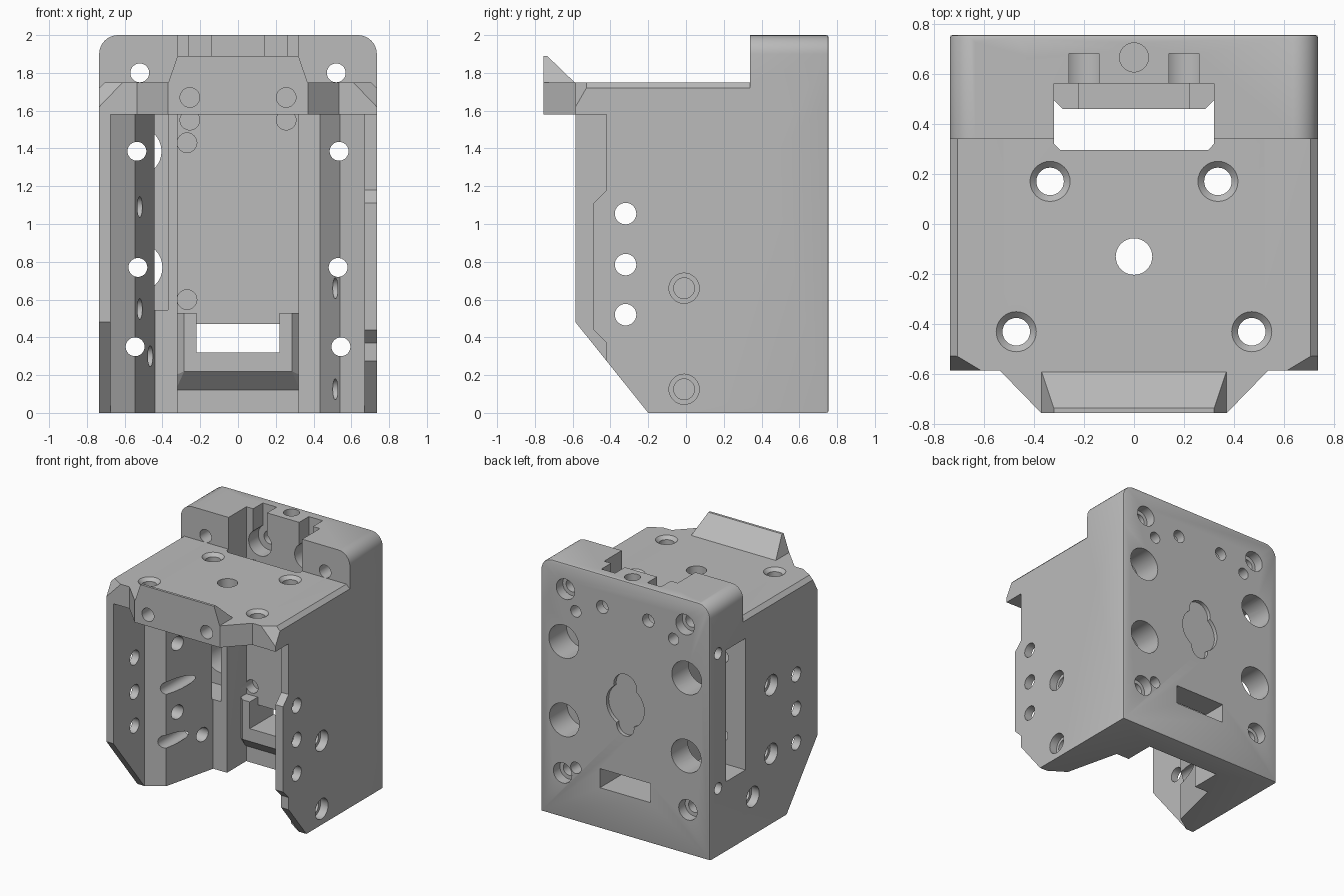
import bpy, bmesh, math
from mathutils import Vector, Matrix

if "Cube" in bpy.data.objects:
    bpy.data.objects.remove(bpy.data.objects["Cube"])

grey = bpy.data.materials.new("machined grey")
grey.diffuse_color = (0.5, 0.5, 0.5, 1)
grey.use_nodes = True
grey.node_tree.nodes["Principled BSDF"].inputs["Base Color"].default_value = grey.diffuse_color


def to_object(bm, name):
    bmesh.ops.recalc_face_normals(bm, faces=bm.faces)
    me = bpy.data.meshes.new(name)
    bm.to_mesh(me)
    bm.free()
    ob = bpy.data.objects.new(name, me)
    bpy.context.collection.objects.link(ob)
    return ob


def prism(pts, axis, a, b, name="cutter"):
    """Extrude a profile along an axis: x takes (y,z), y takes (x,z), z takes (x,y)."""
    place = {"x": lambda p, t: (t, p[0], p[1]),
             "y": lambda p, t: (p[0], t, p[1]),
             "z": lambda p, t: (p[0], p[1], t)}[axis]
    bm = bmesh.new()
    face = bm.faces.new([bm.verts.new(place(p, a)) for p in pts])
    new = bmesh.ops.extrude_face_region(bm, geom=[face])["geom"]
    shift = Vector(place((0, 0), b - a))
    bmesh.ops.translate(bm, verts=[v for v in new if isinstance(v, bmesh.types.BMVert)], vec=shift)
    return to_object(bm, name)


def box(x0, x1, y0, y1, z0, z1):
    return prism([(x0, y0), (x1, y0), (x1, y1), (x0, y1)], "z", z0, z1)


def hull(pts):
    bm = bmesh.new()
    for p in pts:
        bm.verts.new(p)
    bmesh.ops.convex_hull(bm, input=bm.verts)
    return to_object(bm, "cutter")


def rod(axis, u, v, r, a, b, r2=None):
    """Round cutter from a to b along an axis, centred on (u, v)."""
    mid, depth = (a + b) / 2, abs(b - a)
    rot = {"x": Matrix.Rotation(math.pi / 2, 4, "Y"),
           "y": Matrix.Rotation(-math.pi / 2, 4, "X"), "z": Matrix()}[axis]
    loc = {"x": (mid, u, v), "y": (u, mid, v), "z": (u, v, mid)}[axis]
    bm = bmesh.new()
    bmesh.ops.create_cone(bm, cap_ends=True, segments=32, radius1=r, radius2=r2 or r,
                          depth=depth, matrix=Matrix.Translation(loc) @ rot)
    return to_object(bm, "cutter")


def combine(tool, op="DIFFERENCE"):
    mod = body.modifiers.new("bool", "BOOLEAN")
    mod.operation, mod.solver, mod.object = op, "EXACT", tool
    dg = bpy.context.evaluated_depsgraph_get()
    dg.update()
    me = bpy.data.meshes.new_from_object(body.evaluated_get(dg))
    body.modifiers.clear()
    body.data = me
    bpy.data.objects.remove(tool)


# Main block: side profile, trimmed by a front outline with rounded top corners
W = 0.735
body = prism([(-.2, 0), (.755, 0), (.755, 2), (.34, 2), (.34, 1.75), (-.585, 1.75), (-.585, .48)],
             "x", -W, W, "toolhead_block")
arc = [(W - .1 + .1 * math.cos(t * math.pi / 16), 1.9 + .1 * math.sin(t * math.pi / 16)) for t in range(9)]
combine(prism([(-W, -.1), (W, -.1)] + arc + [(-x, z) for x, z in reversed(arc)], "y", -1, 1), "INTERSECT")

# Soft back edges and clipped front roof corners
bm = bmesh.new()
bm.from_mesh(body.data)
back = [e for e in bm.edges if all(v.co.y > .75 for v in e.verts)]
bmesh.ops.bevel(bm, geom=back, offset=.012, segments=2, profile=.5, affect="EDGES")
for s in (-1, 1):
    cut = bmesh.ops.bisect_plane(bm, geom=bm.verts[:] + bm.edges[:] + bm.faces[:],
                                 plane_co=(s * .61, -.585, 1.75),
                                 plane_no=(s / .125, -1 / .075, 1 / .13), clear_outer=True)
    bmesh.ops.holes_fill(bm, edges=[e for e in bm.edges if e.is_boundary], sides=0)
bmesh.ops.recalc_face_normals(bm, faces=bm.faces)
bm.to_mesh(body.data)
bm.free()
for s in (-1, 1):
    combine(prism([(s * .69, 1.765), (s * .75, 1.765), (s * .75, 1.705)], "y", -.7, .339))

# Front cavity with its stepped walls and rear channel
combine(prism([(-.675, -.7), (-.675, -.2), (-.545, -.115), (-.44, .32), (-.32, .32), (-.32, .56),
               (.32, .56), (.32, .32), (.435, .32), (.54, -.115), (.67, -.2), (.67, -.7)],
              "z", -.1, 1.58))
# Channel opening through roof and upper block
combine(prism([(-.32, .57), (-.32, .32), (-.295, .295), (.295, .295), (.32, .32), (.32, .57),
               (.32, .56), (-.32, .56)][1:5] + [(.32, .56), (-.32, .56)], "z", 1.5, 2.1))
# Side window in the left wall, and the stepped edge of the right wall
combine(box(-.8, -.37, .31, .55, .545, 1.579))
combine(prism([(-.7, 1.579), (-.42, 1.579), (-.42, 1.18), (-.49, 1.11), (-.49, .44), (-.42, .37),
               (-.42, .2), (-.7, .2)], "x", .6, .8))

# Front mount: tapered nose with an angled hook on top
combine(prism([(-.545, -.575), (-.37, -.755), (.37, -.755), (.545, -.575)], "z", 1.58, 1.75), "UNION")
combine(hull([(s * x, y, z) for s in (-1, 1) for x, y, z in
              ((.37, -.755, 1.745), (.37, -.585, 1.745), (.32, -.755, 1.89), (.32, -.735, 1.89))]), "UNION")

# Bracket at the foot of the channel: sloped underside, clipped corners, U shaped
combine(hull([(s * x, y, z) for s in (-1, 1) for x, y, z in
              ((.33, .6, .12), (.33, .56, .12), (.285, .46, .22), (.33, .505, .2),
               (.285, .46, .53), (.33, .505, .53), (.33, .6, .53))]), "UNION")
combine(box(-.22, .22, .4, .56, .32, .6))
combine(box(-.22, .22, .5, .9, .32, .47))

# Recessed emblem-free keyhole pocket on the back
for z, r in ((1.02, .165), (1.17, .1), (.86, .075)):
    combine(rod("y", 0, z, r, .725, .8))

# Holes running front to back, with wider bores from the back
for s in (-1, 1):
    for x, z, r, bore, deep in ((.52, 1.8, .05, .08, .08), (.535, 1.385, .05, .13, .22),
                                (.53, .77, .05, .13, .22), (.545, .35, .05, .08, .08)):
        combine(rod("y", s * x, z, r, -.3, .9))
        combine(rod("y", s * x, z, bore, .755 - deep, .9))
    # Channel screws: slot from the top, bore and through hole
    combine(rod("y", s * .2, 1.745, .1, .5, .68))
    combine(rod("y", s * .2, 1.745, .05, .6, .9))
    combine(box(s * .2 - .06, s * .2 + .06, .5, .68, 1.75, 2.1))
    # Blind holes in the nose and in the channel wall
    combine(rod("y", s * .255, 1.67, .052, -.9, -.6))
    combine(rod("y", s * .255, 1.55, .052, .5, .64))
for z in (1.43, .6):
    combine(rod("y", -.27, z, .052, .5, .64))
for x, z in ((.43, 1.65), (-.42, 1.66), (.43, .42)):
    combine(rod("y", x, z, .045, .6, .9))

# Cross holes through both side walls
for z in (1.055, .785, .52):
    combine(rod("x", -.32, z, .057, -.9, .9))
for s, spots in ((1, ((-.01, .66), (-.01, .125))), (-1, ((-.01, 1.09), (-.01, .55), (.22, .3)))):
    for y, z in spots:
        combine(rod("x", y, z, .055, s * .3, s * .9))
        combine(rod("x", y, z, .08, s * .67, s * .9))
for z in (1.59, .53):
    combine(rod("x", .65, z, .045, -.9, -.55))

# Roof holes
for s in (-1, 1):
    for x, y in ((.335, .17), (.47, -.43)):
        combine(rod("z", s * x, y, .055, 1.5, 1.8))
        combine(rod("z", s * x, y, .055, 1.725, 1.765, .095))
combine(rod("z", 0, -.13, .073, 1.5, 1.8))
combine(rod("z", 0, .665, .058, 1.85, 2.1))

# Finish
body.data.materials.clear()
body.data.materials.append(grey)
bpy.context.view_layer.objects.active = body
body.select_set(True)
bpy.ops.object.shade_smooth_by_angle(angle=math.radians(30))
